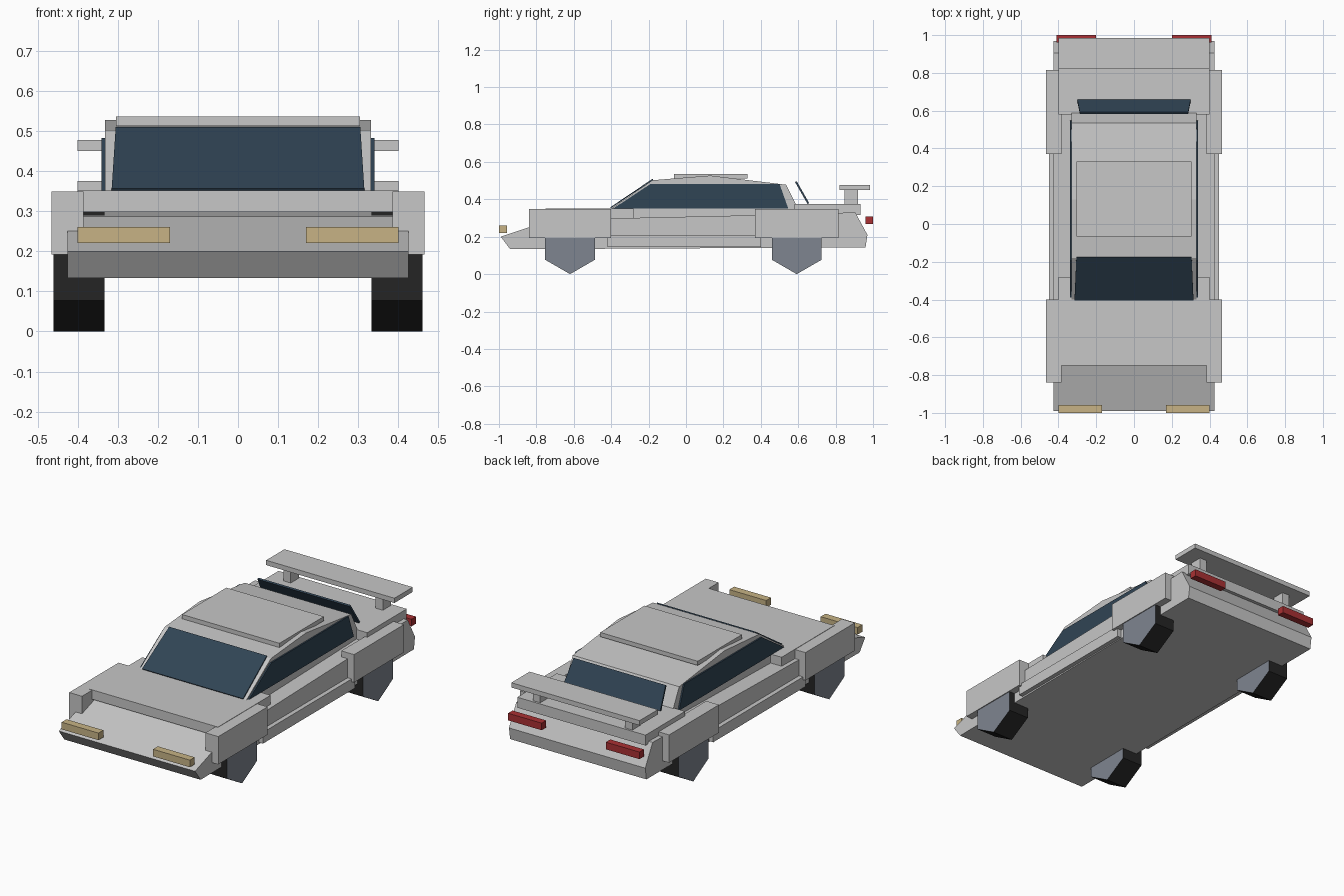
import bpy, bmesh, math

cube = bpy.data.objects.get("Cube")
if cube:
    bpy.data.objects.remove(cube, do_unlink=True)


def material(name, rgb):
    m = bpy.data.materials.new(name)
    m.use_nodes = True
    m.diffuse_color = (*rgb, 1)
    m.node_tree.nodes["Principled BSDF"].inputs["Base Color"].default_value = (*rgb, 1)
    return m


GREY = material("body grey", (0.57, 0.57, 0.57))
GLASS = material("dark blue glass", (0.03, 0.058, 0.09))
LAMP = material("headlight tan", (0.57, 0.45, 0.235))
RED = material("taillight red", (0.4, 0.03, 0.033))
TYRE = material("tyre black", (0.018, 0.018, 0.018))
HUB = material("wheel side grey", (0.21, 0.235, 0.28))


def prism(name, profile, left, right, mats, mirror=False):
    """Extrude a (y, z) profile across x; left/right may be one value or one per point."""
    n = len(profile)
    ls = left if isinstance(left, list) else [left] * n
    rs = right if isinstance(right, list) else [right] * n
    bm = bmesh.new()
    a = [bm.verts.new((x, y, z)) for x, (y, z) in zip(ls, profile)]
    b = [bm.verts.new((x, y, z)) for x, (y, z) in zip(rs, profile)]
    caps = [bm.faces.new(a), bm.faces.new(b)]
    for i in range(n):
        j = (i + 1) % n
        bm.faces.new((a[i], a[j], b[j], b[i]))
    if len(mats) > 1:
        for f in caps:
            f.material_index = 1
    bmesh.ops.recalc_face_normals(bm, faces=bm.faces)
    me = bpy.data.meshes.new(name)
    bm.to_mesh(me)
    bm.free()
    for m in mats:
        me.materials.append(m)
    ob = bpy.data.objects.new(name, me)
    bpy.context.collection.objects.link(ob)
    if mirror:
        ob.modifiers.new("Mirror", 'MIRROR')
    return ob


def box(name, x, y, z, mat=GREY, mirror=False):
    profile = [(y[0], z[0]), (y[1], z[0]), (y[1], z[1]), (y[0], z[1])]
    return prism(name, profile, x[0], x[1], [mat], mirror)


def pane(name, low, high, half_low, half_high, thick):
    """Thin tilted glass sheet running from low to high in the (y, z) plane."""
    dy, dz = high[0] - low[0], high[1] - low[1]
    d = math.hypot(dy, dz)
    oy, oz = -dz / d * thick, dy / d * thick
    profile = [low, high, (high[0] + oy, high[1] + oz), (low[0] + oy, low[1] + oz)]
    half = [half_low, half_high, half_high, half_low]
    prism(name, profile, [-h for h in half], half, [GLASS])


# Wedge-shaped lower body and side sills
prism("body", [(-0.99, 0.2), (-0.94, 0.133), (0.96, 0.143), (0.97, 0.21),
               (0.905, 0.33), (0.37, 0.315), (-0.4, 0.298), (-0.73, 0.287)],
      -0.425, 0.425, [GREY])
box("side_sill", (0.4, 0.45), (-0.42, 0.4), (0.145, 0.208), mirror=True)

# Raised hood, rear deck and square fenders
box("hood", (-0.4, 0.4), (-0.75, -0.28), (0.298, 0.351))
box("rear_deck", (-0.4, 0.4), (0.58, 0.932), (0.316, 0.375))
box("front_fender", (0.385, 0.465), (-0.84, -0.4), (0.192, 0.349), mirror=True)
box("rear_fender", (0.385, 0.465), (0.37, 0.815), (0.192, 0.349), mirror=True)

# Cabin with roof panel
prism("cabin", [(-0.4, 0.35), (-0.18, 0.502), (0.13, 0.527), (0.535, 0.478),
                (0.6, 0.35), (0.6, 0.29), (-0.3, 0.29)], -0.332, 0.332, [GREY])
box("roof_panel", (-0.304, 0.304), (-0.065, 0.33), (0.512, 0.536))

# Glass
pane("windshield", (-0.402, 0.352), (-0.175, 0.505), 0.315, 0.305, 0.006)
pane("rear_window", (0.65, 0.375), (0.583, 0.492), 0.3, 0.287, -0.01)
prism("side_window", [(-0.39, 0.35), (-0.19, 0.482), (0.5, 0.482), (0.547, 0.35)],
      0.331, 0.34, [GLASS], mirror=True)

# Rear wing on two stands
box("wing", (-0.4, 0.4), (0.822, 0.985), (0.45, 0.477))
box("wing_stand", (0.265, 0.31), (0.848, 0.92), (0.37, 0.452), mirror=True)

# Lights
box("headlight", (0.17, 0.4), (-1.0, -0.957), (0.22, 0.26), LAMP, mirror=True)
box("taillight", (0.2, 0.41), (0.96, 1.0), (0.268, 0.308), RED, mirror=True)

# Six-sided wheels
for name, cy in (("front_wheel", -0.62), ("rear_wheel", 0.592)):
    r = 0.154
    hexagon = [(cy + r * math.sin(k * math.pi / 3), r - r * math.cos(k * math.pi / 3))
               for k in range(6)]
    prism(name, hexagon, 0.333, 0.46, [TYRE, HUB], mirror=True)
